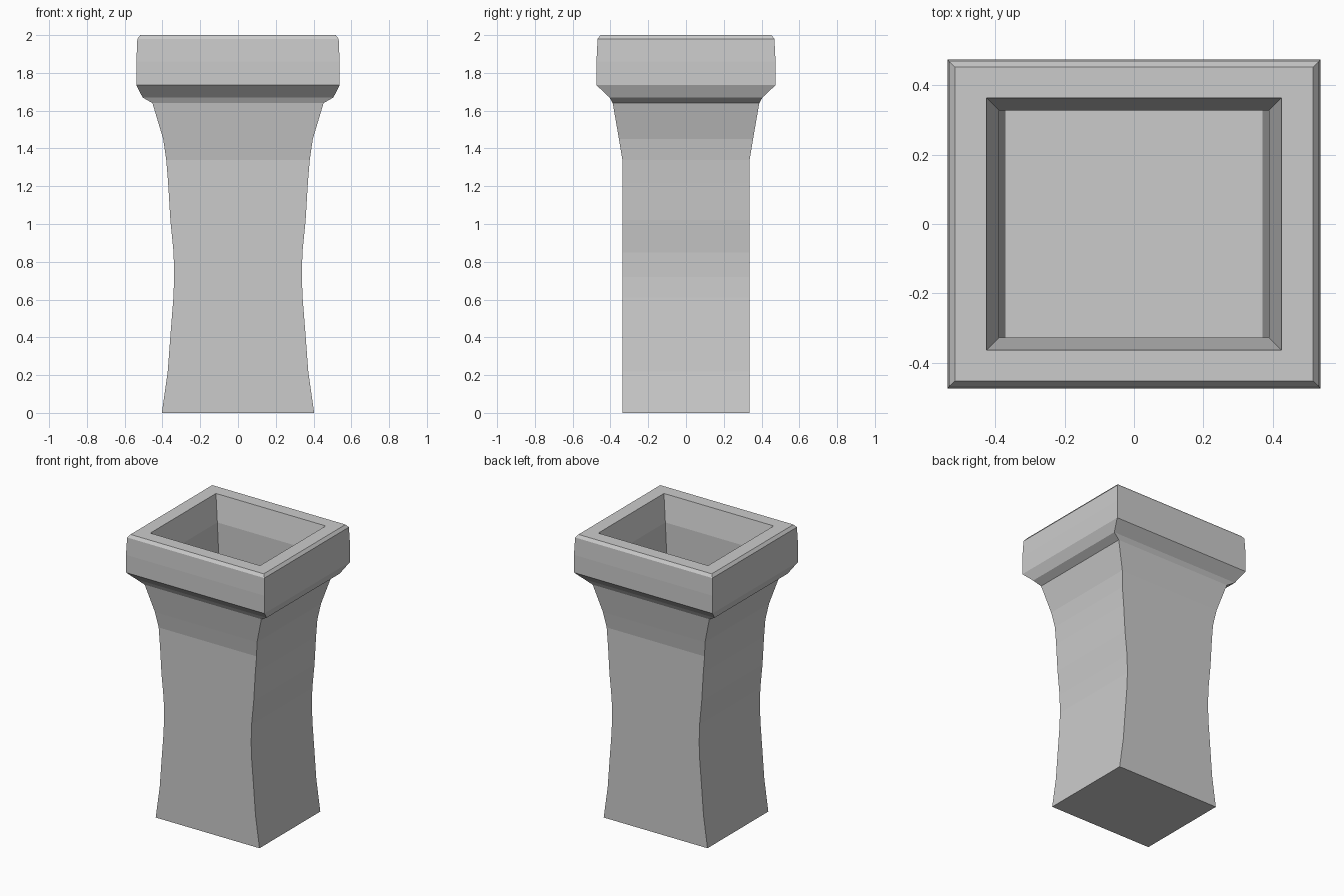
import bpy, bmesh

if "Cube" in bpy.data.objects:
    bpy.data.objects.remove(bpy.data.objects["Cube"])

# Half-width, half-depth and height of each rectangular section,
# running up the outside, over the rim and down the hollow
column = [(0.403, 0.337, 0.0), (0.372, 0.337, 0.22), (0.357, 0.337, 0.42),
          (0.342, 0.337, 0.61), (0.338, 0.337, 0.72), (0.341, 0.337, 0.85),
          (0.358, 0.337, 1.02), (0.370, 0.337, 1.22), (0.380, 0.337, 1.34),
          (0.396, 0.355, 1.45), (0.453, 0.388, 1.64)]
cap = [(0.505, 0.405, 1.67), (0.538, 0.474, 1.735), (0.538, 0.474, 1.86),
       (0.533, 0.468, 1.98), (0.517, 0.453, 2.0)]
hollow = [(0.426, 0.364, 2.0), (0.39, 0.328, 1.82), (0.37, 0.328, 1.4)]


def loft(name, sections):
    """Skin rectangular sections and close both ends."""
    bm = bmesh.new()
    rings = [[bm.verts.new((sx * hx, sy * hy, z))
              for sx, sy in ((-1, -1), (1, -1), (1, 1), (-1, 1))]
             for hx, hy, z in sections]
    for a, b in zip(rings, rings[1:]):
        for i in range(4):
            j = (i + 1) % 4
            bm.faces.new((a[i], a[j], b[j], b[i]))
    bm.faces.new(rings[0][::-1])
    bm.faces.new(rings[-1])
    bmesh.ops.recalc_face_normals(bm, faces=bm.faces)
    mesh = bpy.data.meshes.new(name)
    bm.to_mesh(mesh)
    bm.free()
    obj = bpy.data.objects.new(name, mesh)
    bpy.context.collection.objects.link(obj)
    return obj


# Flared square planter with overhanging rim and recessed top
loft("square_planter", column + cap + hollow)
